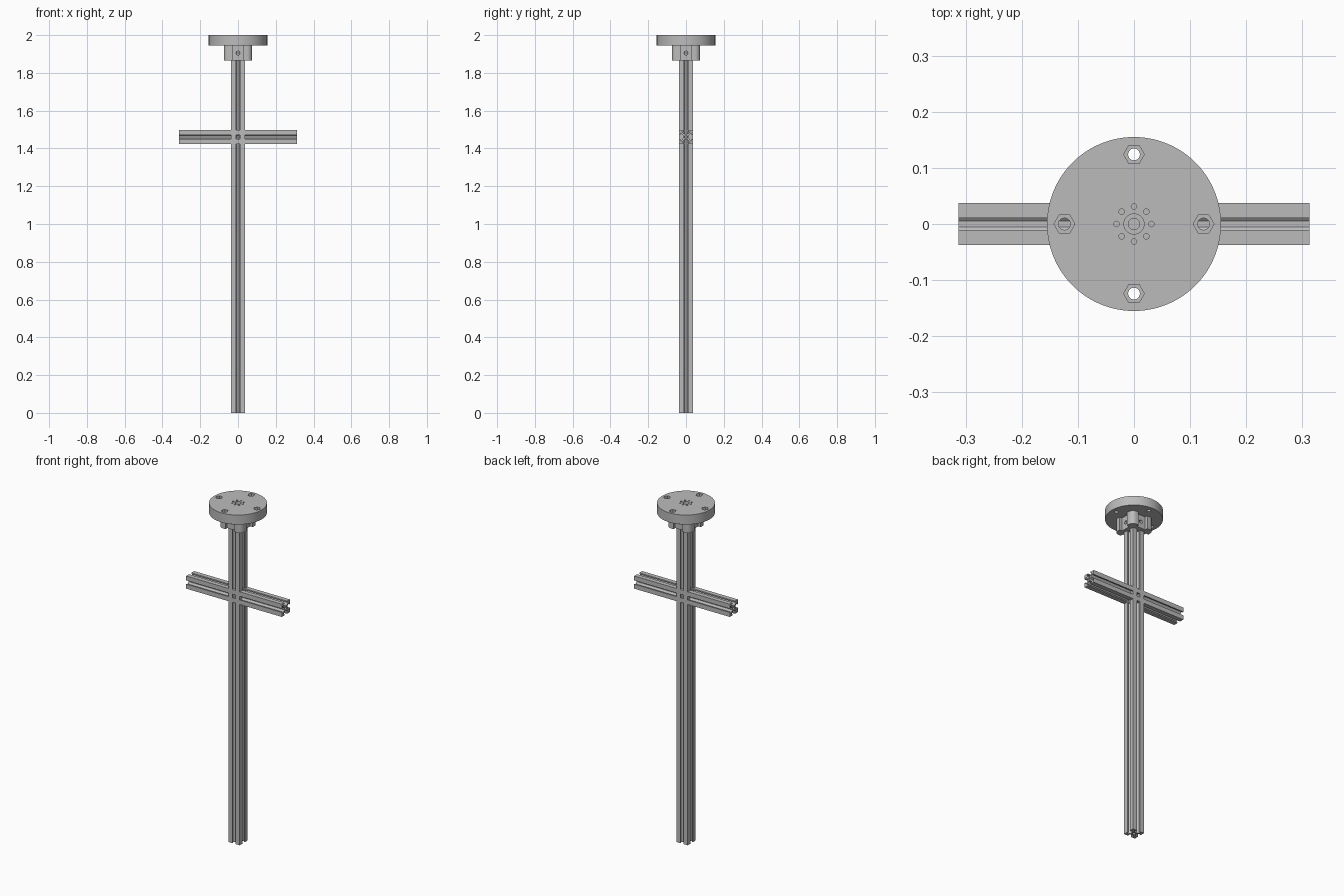
import bpy, bmesh
from math import pi, sin, cos
from mathutils import Matrix, Vector

if "Cube" in bpy.data.objects:
    bpy.data.objects.remove(bpy.data.objects["Cube"], do_unlink=True)

TOP, DISC_BOTTOM, HUB_BOTTOM = 2.0, 1.944, 1.865
BAR_Z, BAR_HALF = 1.461, 0.313

# Single plain metal colour
metal = bpy.data.materials.new("grey_metal")
metal.use_nodes = True
GREY = (0.5, 0.5, 0.5, 1)
metal.diffuse_color = GREY
metal.node_tree.nodes["Principled BSDF"].inputs["Base Color"].default_value = GREY


def prism(name, outline, z0, z1):
    """Extrude a closed counterclockwise outline from z0 to z1."""
    bm = bmesh.new()
    face = bm.faces.new([bm.verts.new((x, y, z0)) for x, y in outline])
    out = bmesh.ops.extrude_face_region(bm, geom=[face])
    verts = [v for v in out["geom"] if isinstance(v, bmesh.types.BMVert)]
    bmesh.ops.translate(bm, vec=(0, 0, z1 - z0), verts=verts)
    bmesh.ops.recalc_face_normals(bm, faces=bm.faces)
    mesh = bpy.data.meshes.new(name)
    bm.to_mesh(mesh)
    bm.free()
    mesh.materials.append(metal)
    ob = bpy.data.objects.new(name, mesh)
    bpy.context.collection.objects.link(ob)
    return ob


def ring(radius, sides, cx=0, cy=0):
    return [(cx + radius * cos(2 * pi * i / sides), cy + radius * sin(2 * pi * i / sides))
            for i in range(sides)]


def four_fold(quarter):
    """Repeat a quarter outline around the z axis."""
    pts = []
    for k in range(4):
        turn = Matrix.Rotation(k * pi / 2, 2)
        pts += [tuple(turn @ Vector(p)) for p in quarter]
    return pts


def cut(ob, cutter):
    """Subtract the cutter from the object and delete it."""
    mod = ob.modifiers.new("cut", "BOOLEAN")
    mod.operation, mod.solver, mod.object = "DIFFERENCE", "EXACT", cutter
    bpy.context.view_layer.objects.active = ob
    bpy.ops.object.modifier_apply(modifier=mod.name)
    bpy.data.objects.remove(cutter, do_unlink=True)


def smooth(ob):
    bpy.ops.object.select_all(action="DESELECT")
    ob.select_set(True)
    bpy.context.view_layer.objects.active = ob
    bpy.ops.object.shade_smooth_by_angle(angle=pi / 6)


# Slotted rail section: diagonal webs, T-shaped slots, round centre bore
half = [(0.0135, 0.005), (0.026, 0.0205), (0.030, 0.0205), (0.030, 0.011), (0.0375, 0.011)]
rail = four_fold(half + [(0.0375, 0.0375)] + [(y, x) for x, y in reversed(half)])


def slotted_rail(name, z0, z1):
    ob = prism(name, rail, z0, z1)
    cut(ob, prism("bore", ring(0.008, 24), z0 - 0.1, z1 + 0.1))
    smooth(ob)
    return ob


# Upright post and crossbar
slotted_rail("upright_post", 0, DISC_BOTTOM)
bar = slotted_rail("crossbar", -BAR_HALF, BAR_HALF)
bar.data.transform(Matrix.Translation((0, 0, BAR_Z)) @ Matrix.Rotation(pi / 2, 4, "Y"))

# Hub with four rounded corner lobes and side screw holes
arc = [(0.047 + 0.028 * cos(a * pi / 16), 0.047 + 0.028 * sin(a * pi / 16)) for a in range(9)]
hub = prism("clamp_hub", four_fold([(0.058, 0.03), (0.075, 0.03)] + arc
                                   + [(0.03, 0.075), (0.03, 0.058)]), HUB_BOTTOM, DISC_BOTTOM + 0.002)
for axis in "XY":
    drill = prism("drill", ring(0.01, 24), -0.2, 0.2)
    drill.data.transform(Matrix.Translation((0, 0, 1.905)) @ Matrix.Rotation(pi / 2, 4, axis))
    cut(hub, drill)
smooth(hub)

# Mounting disc with hexagonal pockets, bolt holes and a centre hole pattern
disc = prism("mounting_disc", ring(0.155, 96), DISC_BOTTOM, TOP)
for k in range(4):
    x, y = 0.124 * cos(k * pi / 2), 0.124 * sin(k * pi / 2)
    cut(disc, prism("pocket", ring(0.0185, 6, x, y), TOP - 0.025, TOP + 0.1))
    cut(disc, prism("bolt_hole", ring(0.0105, 24, x, y), DISC_BOTTOM - 0.1, TOP + 0.1))
for k in range(8):
    x, y = 0.031 * cos(k * pi / 4), 0.031 * sin(k * pi / 4)
    cut(disc, prism("screw_hole", ring(0.005, 16, x, y), TOP - 0.04, TOP + 0.1))
cut(disc, prism("counterbore", ring(0.018, 32), TOP - 0.02, TOP + 0.1))
cut(disc, prism("centre_hole", ring(0.01, 24), TOP - 0.045, TOP + 0.1))
smooth(disc)
